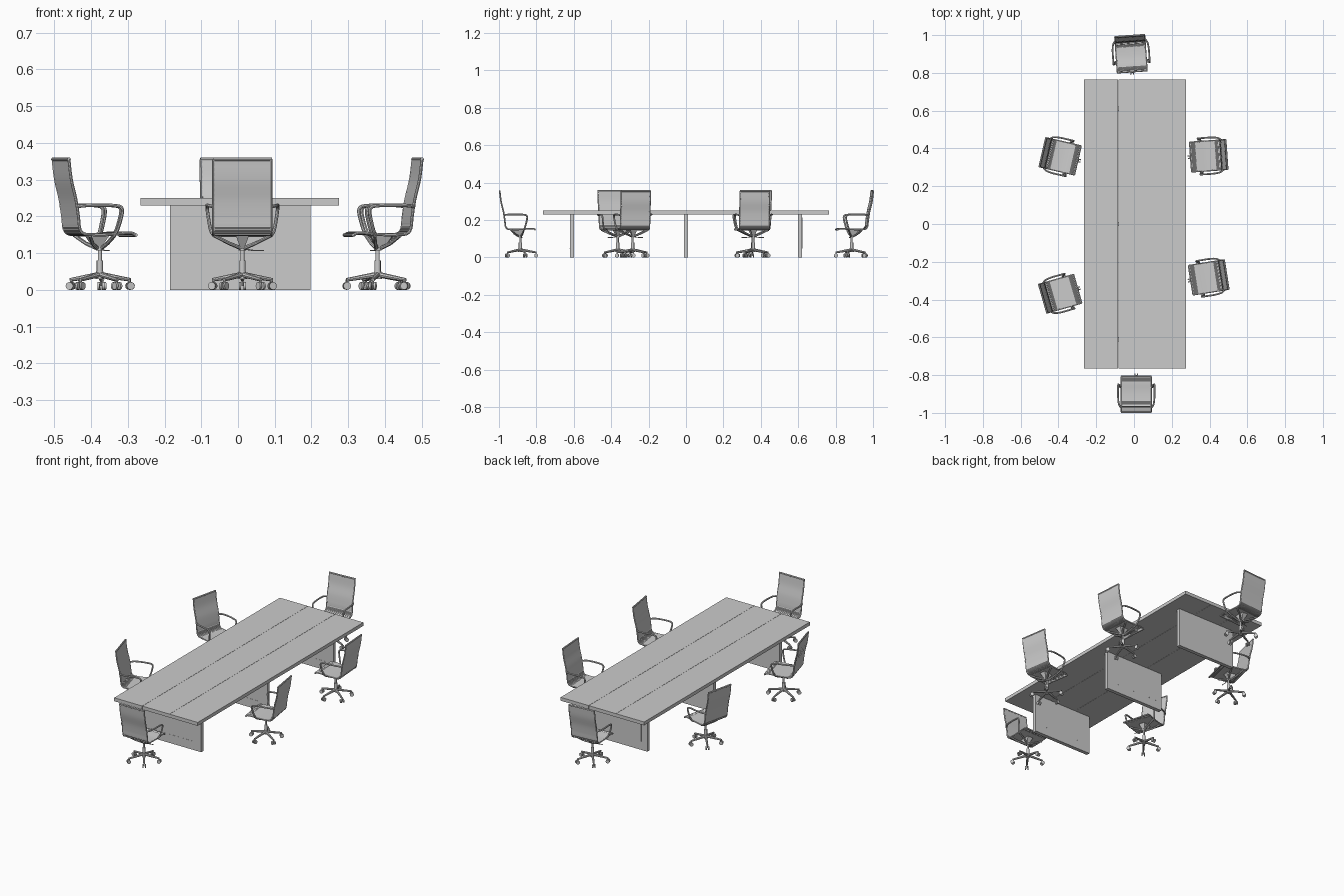
import bpy, bmesh, math
from mathutils import Vector, Matrix

if "Cube" in bpy.data.objects:
    bpy.data.objects.remove(bpy.data.objects["Cube"])


def finish(obj, angle=35):
    """Apply modifiers / turn curves into meshes, then smooth by angle."""
    bpy.ops.object.select_all(action='DESELECT')
    obj.select_set(True)
    bpy.context.view_layer.objects.active = obj
    bpy.ops.object.convert(target='MESH')
    bpy.ops.object.shade_smooth_by_angle(angle=math.radians(angle))
    return bpy.context.view_layer.objects.active


def add(name, data):
    obj = bpy.data.objects.new(name, data)
    bpy.context.collection.objects.link(obj)
    return obj


def from_bm(name, bm):
    bmesh.ops.recalc_face_normals(bm, faces=bm.faces)
    me = bpy.data.meshes.new(name)
    bm.to_mesh(me)
    bm.free()
    return finish(add(name, me))


def box(name, lo, hi):
    bm = bmesh.new()
    lo, hi = Vector(lo), Vector(hi)
    m = Matrix.Translation((lo + hi) / 2) @ Matrix.Diagonal((*(hi - lo), 1))
    bmesh.ops.create_cube(bm, size=1, matrix=m)
    return from_bm(name, bm)


def cone(bm, r1, r2, depth, matrix, seg=16):
    bmesh.ops.create_cone(bm, cap_ends=True, segments=seg, radius1=r1,
                          radius2=r2, depth=depth, matrix=matrix)


def smooth(pts, n=6):
    """Catmull-Rom resampling of a short path."""
    p = [Vector(q) for q in pts]
    p = [2 * p[0] - p[1]] + p + [2 * p[-1] - p[-2]]
    out = []
    for a, b, c, d in zip(p, p[1:], p[2:], p[3:]):
        for i in range(n):
            t = i / n
            out.append(0.5 * (2 * b + (c - a) * t + (2 * a - 5 * b + 4 * c - d) * t * t
                              + (3 * b - a - 3 * c + d) * t ** 3))
    return out + [p[-2]]


def tubes(name, paths, radius, taper=1.0, res=2):
    """One object of round bars following the given paths."""
    cu = bpy.data.curves.new(name, 'CURVE')
    cu.dimensions = '3D'
    cu.bevel_depth, cu.bevel_resolution, cu.use_fill_caps = radius, res, True
    for path in paths:
        sp = cu.splines.new('POLY')
        sp.points.add(len(path) - 1)
        for i, (pt, q) in enumerate(zip(sp.points, path)):
            pt.co = (*q, 1)
            pt.radius = 1 + (taper - 1) * i / (len(path) - 1)
    return finish(add(name, cu))


def both(path):
    return [path, [Vector((-q[0], q[1], q[2])) for q in path]]


# ---- Table: three top boards and three panel legs
seams = [-0.265, -0.083, 0.093, 0.275]
for i in range(3):
    a = seams[i] + (0.0006 if i else 0)
    b = seams[i + 1] - (0.0006 if i < 2 else 0)
    box(f"table_board_{i + 1}", (a, -0.765, 0.23), (b, 0.765, 0.25))

for i, y in enumerate((-0.61, 0, 0.61), 1):
    box(f"table_leg_panel_{i}", (-0.185, y - 0.011, 0), (0.197, y + 0.011, 0.23))
    box(f"panel_rail_{i}", (-0.135, y - 0.0118, 0.049), (0.15, y - 0.01, 0.051))
    box(f"panel_slot_{i}", (-0.146, y + 0.01, 0.05), (-0.144, y + 0.0118, 0.215))
    bm = bmesh.new()
    for k in range(5):
        cone(bm, 0.002, 0.002, 0.002, Matrix.Translation((-0.1 + k * 0.055, y + 0.011, 0.05))
             @ Matrix.Rotation(math.pi / 2, 4, 'X'), 8)
    from_bm(f"panel_studs_{i}", bm)

# ---- Chair at the origin, facing -y
parts = []
W = 0.078
profile = smooth([(0, 0.110, 0.355), (0, 0.103, 0.30), (0, 0.090, 0.245), (0, 0.083, 0.20),
                  (0, 0.079, 0.167), (0, 0.068, 0.153), (0, 0.045, 0.150), (0, 0.0, 0.150),
                  (0, -0.045, 0.154), (0, -0.068, 0.154), (0, -0.079, 0.149)], 8)

# ribbed sling: seat and back in one sheet
bm = bmesh.new()
rows = []
for i, p in enumerate(profile):
    t = profile[min(i + 1, len(profile) - 1)] - profile[max(i - 1, 0)]
    n = Vector((0, -t.z, t.y)).normalized() * (0.0006 if i % 2 else -0.0006)
    rows.append([bm.verts.new((x, p.y + n.y, p.z + n.z)) for x in (-W, W)])
for r, s in zip(rows, rows[1:]):
    bm.faces.new((r[0], r[1], s[1], s[0]))
me = bpy.data.meshes.new("seat_and_back_sling")
bm.to_mesh(me)
bm.free()
sling = add("seat_and_back_sling", me)
mod = sling.modifiers.new("thickness", 'SOLIDIFY')
mod.thickness, mod.offset = 0.006, 0
parts.append(finish(sling))

# side rails, top and front rolls
parts.append(tubes("side_rails", both([q + Vector((W, 0, 0)) for q in profile]), 0.0042))
parts.append(tubes("edge_rolls", [[Vector((s * 0.08, q.y, q.z)) for s in (-1, 1)]
                                  for q in (profile[0], profile[-1])], 0.005, res=3))

# armrest loops
arm = smooth([(0.079, 0.088, 0.226), (0.091, 0.070, 0.229), (0.096, 0.035, 0.230),
              (0.096, -0.015, 0.229), (0.096, -0.034, 0.223), (0.094, -0.036, 0.205),
              (0.087, -0.026, 0.165), (0.078, -0.018, 0.147)], 5)
parts.append(tubes("armrests", both(arm), 0.0047))

# under-seat spider and tapered casting
spider = []
for y in (-0.02, 0.05):
    spider += both([Vector((0.006, y * 0.2, 0.114)), Vector((0.035, y * 0.6, 0.126)),
                    Vector((0.077, y, 0.147))])
parts.append(tubes("seat_spider", spider, 0.0055, 0.8))
bm = bmesh.new()
cone(bm, 0.011, 0.042, 0.035, Matrix.Translation((0, 0.008, 0.1295))
     @ Matrix.Diagonal((0.6, 1, 1, 1)) @ Matrix.Rotation(math.pi / 4, 4, 'Z'), 4)
parts.append(from_bm("seat_casting", bm))
parts.append(tubes("height_lever", [[Vector((0, 0, 0.112)), Vector((-0.03, -0.005, 0.107)),
                                     Vector((-0.058, -0.01, 0.107))]], 0.0018))

# gas column and hub
bm = bmesh.new()
for r1, r2, z0, z1 in ((0.012, 0.010, 0.030, 0.050), (0.0085, 0.0085, 0.048, 0.080),
                       (0.0055, 0.0055, 0.079, 0.116), (0.010, 0.010, 0.107, 0.118)):
    cone(bm, r1, r2, z1 - z0, Matrix.Translation((0, 0, (z0 + z1) / 2)))
parts.append(from_bm("column", bm))

# five-star base with twin-wheel casters
legs = []
bm = bmesh.new()
for k in range(5):
    rot = Matrix.Rotation(math.tau * k / 5 - math.pi / 2, 4, 'Z')
    legs.append([rot @ Vector(q) for q in ((0.005, 0, 0.041), (0.045, 0, 0.034), (0.086, 0, 0.027))])
    cone(bm, 0.003, 0.003, 0.018, rot @ Matrix.Translation((0.084, 0, 0.019)), 8)
    for s in (-1, 1):
        cone(bm, 0.0105, 0.0105, 0.006, rot @ Matrix.Translation((0.085, s * 0.0065, 0.0105))
             @ Matrix.Rotation(math.pi / 2, 4, 'X'), 16)
parts.append(from_bm("casters", bm))
parts.append(tubes("star_base_legs", legs, 0.0075, 0.65))

# ---- Place six chairs around the table: x, y, turn in degrees
places = [(0.012, -0.886, 180), (-0.015, 0.886, 4), (0.38, -0.285, -81),
          (0.38, 0.36, -86), (-0.376, 0.355, 77), (-0.376, -0.365, 106)]
base_names = [p.name for p in parts]
for i, (x, y, deg) in enumerate(places, 1):
    for p, nm in zip(parts, base_names):
        o = p if i == len(places) else add(nm, p.data)
        o.name = f"chair_{i}_{nm}"
        o.location = (x, y, 0)
        o.rotation_euler = (0, 0, math.radians(deg))
